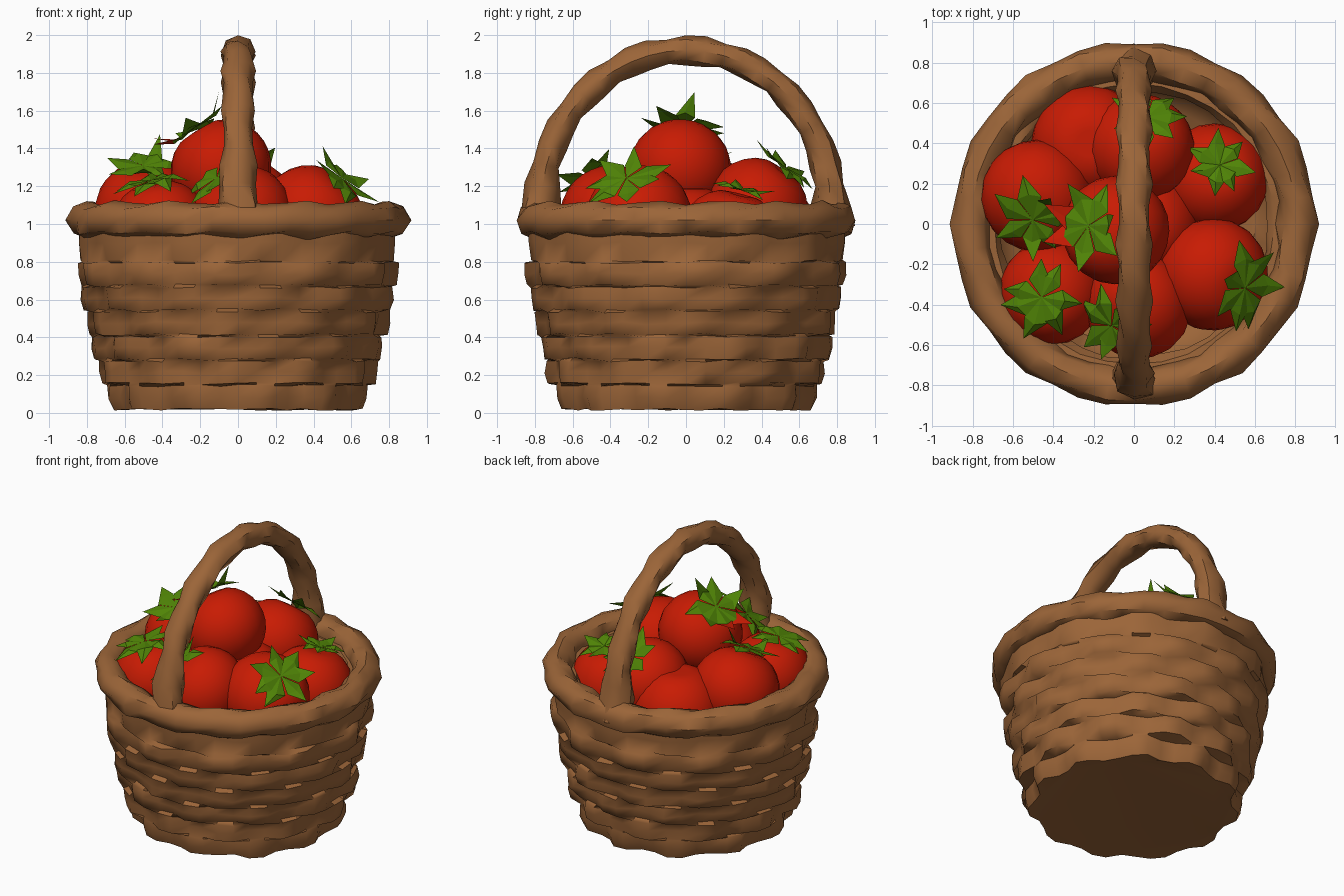
import bpy, bmesh, math, random
from mathutils import Vector, Matrix

if "Cube" in bpy.data.objects:
    bpy.data.objects.remove(bpy.data.objects["Cube"])
random.seed(4)
TAU = math.tau

def material(name, rgb):
    m = bpy.data.materials.new(name)
    m.diffuse_color = (*rgb, 1)
    m.use_nodes = True
    m.node_tree.nodes["Principled BSDF"].inputs["Base Color"].default_value = m.diffuse_color
    return m

WICKER = material("wicker brown", (0.33, 0.13, 0.04))
RED = material("tomato red", (0.58, 0.011, 0.001))
GREEN = material("leaf green", (0.08, 0.23, 0.002))

def finish(name, bm, mats, angle=40, recalc=True):
    if recalc:
        bmesh.ops.recalc_face_normals(bm, faces=bm.faces)
    me = bpy.data.meshes.new(name)
    bm.to_mesh(me)
    bm.free()
    for m in mats:
        me.materials.append(m)
    ob = bpy.data.objects.new(name, me)
    bpy.context.collection.objects.link(ob)
    bpy.ops.object.select_all(action='DESELECT')
    bpy.context.view_layer.objects.active = ob
    ob.select_set(True)
    if angle:
        bpy.ops.object.shade_smooth_by_angle(angle=math.radians(angle))
    return ob

def bridge(bm, a, b):
    n = len(a)
    for i in range(n):
        j = (i + 1) % n
        bm.faces.new((a[i], a[j], b[j], b[i]))

# Woven wall: stacked bands whose strands bulge in and out in a brick rhythm
def basket_wall():
    bm = bmesh.new()
    n = 44
    zs = [0.012, 0.15, 0.28, 0.41, 0.54, 0.67, 0.80, 1.0]
    rs = [0.662, 0.715, 0.745, 0.775, 0.800, 0.824, 0.828]
    rings = []

    def ring(r, z, amp=0.0, phase=0, wob=0.0):
        vs = []
        for i in range(n):
            s = 1 if ((i // 2) + phase) % 2 else -1
            rr = r + amp * s + random.uniform(-wob, wob)
            a = TAU * i / n
            vs.append(bm.verts.new((rr * math.cos(a), rr * math.sin(a),
                                    z + random.uniform(-wob, wob))))
        rings.append(vs)

    ring(0.60, 0.02)
    for k, r in enumerate(rs):
        z0, z1 = zs[k], zs[k + 1]
        amp = 0.022 if k < 6 else 0.012
        ring(r - (0.02 if k == 0 else 0.008), z0 + 0.006, amp, k, 0.006)
        ring(r + 0.004, (z0 + z1) / 2, amp, k, 0.008)
        ring(r + 0.004, z1 - 0.006, amp, k, 0.006)
    ring(0.74, 1.0)           # inner wall sloping in under the fruit
    ring(0.68, 0.88, 0, 0, 0.01)
    ring(0.60, 0.74)
    for a, b in zip(rings, rings[1:]):
        bridge(bm, a, b)
    bm.faces.new(rings[0])
    bm.faces.new(rings[-1])
    finish("woven_basket_wall", bm, [WICKER], 60)

# Twisted rope swept along a path with lobed cross-section
def rope(name, path, sides, radius, lobes, twist, closed):
    bm = bmesh.new()
    n = len(path)
    rings = []
    for i, (p, side, up) in enumerate(path):
        vs = []
        for k in range(sides):
            a = TAU * k / sides
            r = radius(i / (n - 1)) * (1 + 0.13 * math.cos(lobes * a - twist * TAU * i / n))
            r *= random.uniform(0.95, 1.05)
            vs.append(bm.verts.new(p + side * r * math.cos(a) + up * r * math.sin(a)))
        rings.append(vs)
    for a, b in zip(rings, rings[1:]):
        bridge(bm, a, b)
    if closed:
        bridge(bm, rings[-1], rings[0])
    else:
        bm.faces.new(rings[0])
        bm.faces.new(rings[-1])
    finish(name, bm, [WICKER], 45)

basket_wall()

# Outer rim and the smaller strand inside it
Z = Vector((0, 0, 1))
def hoop(r, z, count):
    ds = [Vector((math.cos(TAU * i / count), math.sin(TAU * i / count), 0)) for i in range(count)]
    return [(d * r + Z * z, d, Z) for d in ds]
rope("twisted_rim", hoop(0.81, 1.02, 40), 8, lambda t: 0.092, 2, 14, True)
rope("inner_rim_strand", hoop(0.725, 0.97, 32), 6, lambda t: 0.06, 2, 9, True)

# Handle arch over the y axis, thicker where it grips the rim
X = Vector((1, 0, 0))
path = []
for i in range(-1, 26):
    if 0 <= i <= 24:
        a = math.pi * (1 - i / 24)
        p = Vector((0, 0.765 * math.cos(a), 1.10 + 0.82 * math.sin(a)))
        up = Vector((0, math.cos(a), math.sin(a)))
    else:
        s = -1 if i < 0 else 1
        p, up = Vector((0, s * 0.785, 0.99)), Vector((0, s, 0))
    path.append((p, X * 1.12, up))
rope("arched_handle", path, 8,
     lambda t: 0.074 + 0.034 * max(0, abs(t - 0.5) - 0.36) / 0.14, 2, 9, False)

# Tomato: slightly flattened ball with a dimple under the calyx
def tomato(name, c, r, n):
    rot = Z.rotation_difference(Vector(n).normalized()).to_matrix().to_4x4()
    bm = bmesh.new()
    bmesh.ops.create_uvsphere(bm, u_segments=20, v_segments=14, radius=r)
    for v in bm.verts:
        rho = math.hypot(v.co.x, v.co.y) / r
        if v.co.z > 0:
            v.co.z -= 0.12 * r * max(0, 1 - rho / 0.5)
        v.co.z *= 0.95
    bm.transform(Matrix.Translation(c) @ rot)
    finish(name, bm, [RED], 60)
    return rot

# Calyx: star of broad folded leaves lifting off the fruit
def calyx(name, c, r, rot, size, lift, red_rule):
    bm = bmesh.new()
    count = 7
    surf = lambda q: 0.95 * math.sqrt(max(0, r * r - q * q)) + 0.012
    hub = bm.verts.new((0, 0, surf(0) - 0.01))
    for k in range(count):
        a = TAU * (k + random.uniform(-0.2, 0.2)) / count
        L = size * random.uniform(0.88, 1.15)

        def pt(q, da, h):
            return bm.verts.new((q * math.cos(a + da), q * math.sin(a + da), surf(q) + h))
        m = pt(L * 0.6, 0, 0.03)
        l = pt(L * 0.56, 0.48, 0.012)
        s = pt(L * 0.56, -0.48, 0.012)
        tip = pt(L, random.uniform(-0.2, 0.2), lift * random.uniform(0.4, 1.2))
        for f in ((hub, s, m), (hub, m, l), (s, tip, m), (m, tip, l)):
            bm.faces.new(f)
    bm.transform(Matrix.Translation(c) @ rot)
    if red_rule:              # withered leaves on the outer side are red
        for f in bm.faces:
            p = f.calc_center_median()
            f.material_index = int(p.z < 1.5 and (p.x < -0.31 or p.y < -0.09))
    finish(name, bm, [GREEN, RED], 0, False)

# name, centre, radius, calyx direction, calyx size, leaf lift
fruit = [
    ("top", (-0.09, -0.03, 1.295), 0.27, (-0.5, 0.08, 0.8), 0.23, 0.17),
    ("back", (0.03, 0.38, 1.09), 0.27, (0.12, 0.55, 0.75), 0.22, 0.12),
    ("back_right", (0.40, 0.23, 0.93), 0.27, (0.1, 0.25, 1), 0.17, 0.08),
    ("front_right", (0.39, -0.25, 1.04), 0.28, (0.6, -0.25, 0.75), 0.22, 0.13),
    ("front", (0.02, -0.40, 1.05), 0.27, (-0.5, -0.4, 0.75), 0.20, 0.10),
    ("front_left", (-0.41, -0.34, 0.99), 0.26, (-0.2, -0.1, 1), 0.21, 0.08),
    ("left", (-0.48, 0.14, 1.07), 0.28, (-0.08, -0.45, 0.9), 0.21, 0.14),
    ("back_left", (-0.22, 0.40, 0.97), 0.29, (0, 0, 1), 0, 0),
    ("buried", (0.05, 0.0, 0.95), 0.28, (0, 0, 1), 0, 0),
]
for nm, c, r, n, size, lift in fruit:
    rot = tomato("tomato_" + nm, c, r, n)
    if size:
        calyx("calyx_" + nm, c, r, rot, size, lift, nm == "top")
